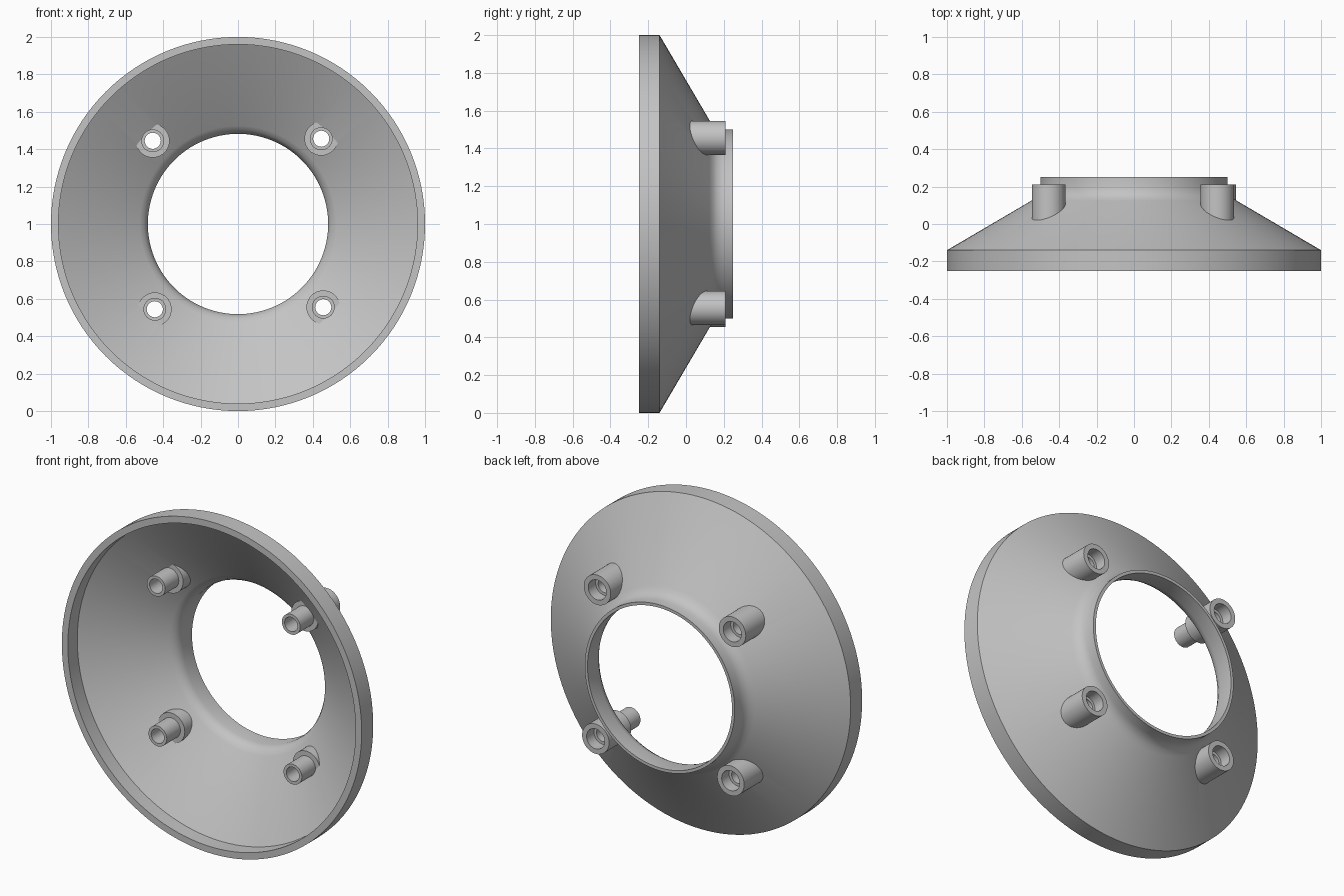
import bpy, bmesh
from math import radians, cos, sin, tau
from mathutils import Vector

cube = bpy.data.objects.get("Cube")
if cube:
    bpy.data.objects.remove(cube)

grey = bpy.data.materials.new("plain grey")
grey.use_nodes = True
colour = (0.55, 0.55, 0.55, 1)
grey.diffuse_color = colour
grey.node_tree.nodes["Principled BSDF"].inputs["Base Color"].default_value = colour


def lathe(name, profile, x, z, steps):
    """Spin a closed (radius, y) profile around an axis parallel to y."""
    bm = bmesh.new()
    verts = [bm.verts.new((r, y, 0)) for r, y in profile]
    edges = [bm.edges.new((a, b)) for a, b in zip(verts, verts[1:] + verts[:1])]
    bmesh.ops.spin(bm, geom=verts + edges, cent=(0, 0, 0), axis=(0, 1, 0),
                   angle=tau, steps=steps)
    bmesh.ops.remove_doubles(bm, verts=bm.verts, dist=0.0001)
    bmesh.ops.recalc_face_normals(bm, faces=bm.faces)
    bmesh.ops.translate(bm, verts=bm.verts, vec=Vector((x, 0, z)))
    mesh = bpy.data.meshes.new(name)
    bm.to_mesh(mesh)
    bm.free()
    mesh.materials.append(grey)
    obj = bpy.data.objects.new(name, mesh)
    bpy.context.collection.objects.link(obj)
    return obj


def activate(obj):
    bpy.ops.object.select_all(action='DESELECT')
    obj.select_set(True)
    bpy.context.view_layer.objects.active = obj


# Conical flange with a rim in front and a filleted collar behind
outer = [(1, -0.25), (1, -0.14), (0.55, 0.124), (0.525, 0.142), (0.508, 0.165),
         (0.5, 0.195), (0.5, 0.25)]
inner = [(0.482, 0.25), (0.482, 0.16), (0.488, 0.135), (0.502, 0.112),
         (0.525, 0.095), (0.96, -0.16), (0.96, -0.25)]
flange = lathe("flange", outer + inner, 0, 1, 128)

# Screw bosses: wide sleeve behind, narrow spigot in front, counterbored hole
boss_profile = [(0.043, -0.13), (0.061, -0.13), (0.061, 0.0), (0.09, 0.0),
                (0.09, 0.21), (0.06, 0.21), (0.06, 0.14), (0.043, 0.14)]
parts = [flange]
for i, label in enumerate(("upper_left", "upper_right", "lower_right", "lower_left")):
    angle = radians(45.7 + 90 * i)
    x, z = 0.637 * cos(angle), 1 + 0.637 * sin(angle)
    parts.append(lathe("boss_" + label, boss_profile, x, z, 40))

    # Clear the flange wall inside the boss
    bpy.ops.mesh.primitive_cylinder_add(vertices=40, radius=0.0605, depth=0.8,
                                        location=(x, 0, z), rotation=(radians(90), 0, 0))
    cutter = bpy.context.object
    cutter.name = "hole_cutter"
    cutter.hide_render = True
    cutter.data.materials.append(grey)
    cut = flange.modifiers.new("hole", 'BOOLEAN')
    cut.operation = 'DIFFERENCE'
    cut.solver = 'EXACT'
    cut.object = cutter
    activate(flange)
    bpy.ops.object.modifier_apply(modifier=cut.name)
    bpy.data.objects.remove(cutter)

for part in parts:
    activate(part)
    bpy.ops.object.shade_smooth_by_angle(angle=radians(25))
